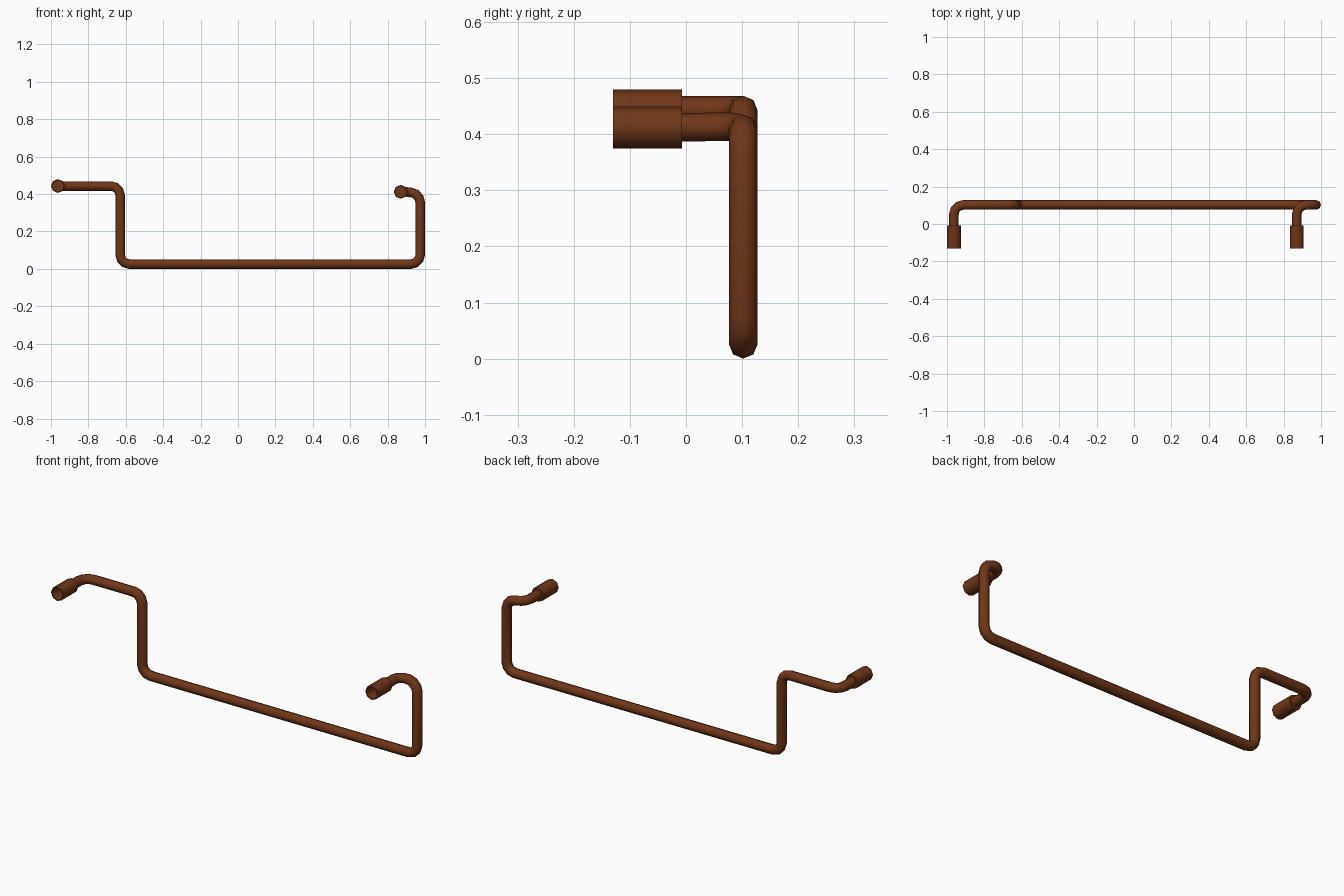
import bpy, bmesh, math
from mathutils import Vector

if "Cube" in bpy.data.objects:
    bpy.data.objects.remove(bpy.data.objects["Cube"])

SIDES = 8
mat = bpy.data.materials.new("brown_metal")
mat.diffuse_color = (0.16, 0.037, 0.009, 1)
mat.use_nodes = True
mat.node_tree.nodes["Principled BSDF"].inputs["Base Color"].default_value = mat.diffuse_color


def finish(bm, name, angle):
    bmesh.ops.recalc_face_normals(bm, faces=bm.faces)
    mesh = bpy.data.meshes.new(name)
    bm.to_mesh(mesh)
    bm.free()
    ob = bpy.data.objects.new(name, mesh)
    bpy.context.collection.objects.link(ob)
    mesh.materials.append(mat)
    bpy.ops.object.select_all(action='DESELECT')
    ob.select_set(True)
    bpy.context.view_layer.objects.active = ob
    bpy.ops.object.shade_smooth_by_angle(angle=math.radians(angle))


def skin(bm, rings):
    """Bridge rings of points and cap both ends."""
    vs = [[bm.verts.new(p) for p in r] for r in rings]
    for a, b in zip(vs, vs[1:]):
        for i in range(SIDES):
            j = (i + 1) % SIDES
            bm.faces.new((a[i], a[j], b[j], b[i]))
    bm.faces.new(vs[0])
    bm.faces.new(vs[-1])


def ring(c, u, v, r):
    return [c + r * (math.cos(t) * u + math.sin(t) * v)
            for t in (2 * math.pi * i / SIDES for i in range(SIDES))]


def rounded(points, radius, steps=3):
    """Replace each inner corner with a short arc."""
    pts = [Vector(p) for p in points]
    out = [pts[0]]
    for a, p, b in zip(pts, pts[1:], pts[2:]):
        da, db = (a - p).normalized(), (b - p).normalized()
        for k in range(steps + 1):
            t = math.pi / 2 * k / steps
            out.append(p + radius * (da * (1 - math.sin(t)) + db * (1 - math.cos(t))))
    return out + [pts[-1]]


# Bent rail: one swept tube from left socket to right socket
Y = 0.102
path = rounded([(-0.963, -0.02, 0.443), (-0.963, Y, 0.443), (-0.63, Y, 0.443),
                (-0.63, Y, 0.0255), (0.9745, Y, 0.0255), (0.9745, Y, 0.405),
                (0.87, Y, 0.414), (0.87, -0.02, 0.412)], 0.05)
rings, u, prev = [], Vector((1, 0, 0)), None
for i, p in enumerate(path):
    t = (path[min(i + 1, len(path) - 1)] - path[max(i - 1, 0)]).normalized()
    if 0 < i < len(path) - 1:
        t = ((p - path[i - 1]).normalized() + (path[i + 1] - p).normalized()).normalized()
    if prev:
        u = prev.rotation_difference(t) @ u
    u = (u - t * u.dot(t)).normalized()
    rings.append(ring(p, u, t.cross(u), 0.0255))
    prev = t
bm = bmesh.new()
skin(bm, rings)
finish(bm, "bent_rail", 50)

# Hollow end sockets, opening to the front
for name, x, z in (("left_socket", -0.963, 0.443), ("right_socket", 0.87, 0.412)):
    profile = [(0.02, -0.007), (0.037, -0.007), (0.037, -0.13),
               (0.031, -0.13), (0.031, -0.03)]
    bm = bmesh.new()
    skin(bm, [ring(Vector((x, y, z)), Vector((1, 0, 0)), Vector((0, 0, 1)), r)
              for r, y in profile])
    finish(bm, name, 50)
